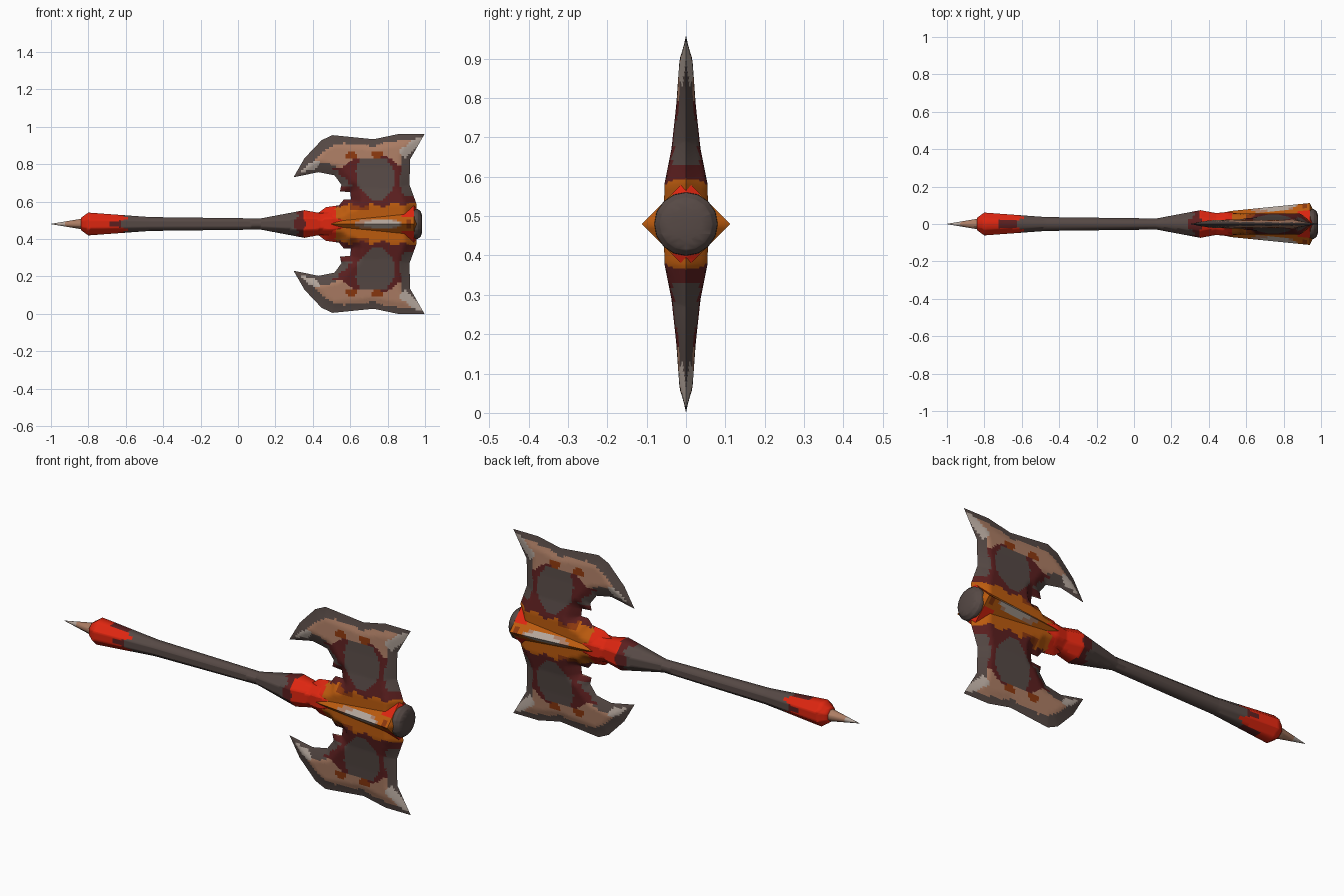
import bpy, bmesh, math
from mathutils import Vector
from mathutils.geometry import intersect_point_line

if "Cube" in bpy.data.objects:
    bpy.data.objects.remove(bpy.data.objects["Cube"])

MID = 0.48     # height of the haft axis
STEP = 0.0125  # size of the paint cells

# Colours
PALETTE = {
    "dark_iron": (86, 73, 69), "red": (222, 38, 16), "maroon": (92, 31, 31),
    "orange": (188, 91, 14), "tan": (172, 125, 100),
    "pale_grey": (180, 166, 156), "rust": (140, 56, 14),
}
NAMES = list(PALETTE)


def linear(byte):
    c = byte / 255
    return c / 12.92 if c < 0.04 else ((c + 0.055) / 1.055) ** 2.4


MATS = []
for name, rgb in PALETTE.items():
    mat = bpy.data.materials.new(name)
    mat.use_nodes = True
    colour = [linear(b) for b in rgb] + [1]
    mat.diffuse_color = colour
    shader = mat.node_tree.nodes["Principled BSDF"]
    shader.inputs["Base Color"].default_value = colour
    shader.inputs["Roughness"].default_value = 0.8
    MATS.append(mat)


def slice_mesh(bm, axis):
    """Cut the mesh into even bands along one axis."""
    values = [v.co[axis] for v in bm.verts]
    normal = Vector((0, 0, 0))
    normal[axis] = 1
    for i in range(math.ceil(min(values) / STEP), math.floor(max(values) / STEP) + 1):
        bmesh.ops.bisect_plane(bm, geom=bm.verts[:] + bm.edges[:] + bm.faces[:],
                               plane_co=normal * i * STEP, plane_no=normal, dist=1e-5)


def paint(bm, rule):
    for f in bm.faces:
        f.material_index = NAMES.index(rule(f.calc_center_median()))


def finish(bm, name):
    bmesh.ops.recalc_face_normals(bm, faces=bm.faces)
    mesh = bpy.data.meshes.new(name)
    bm.to_mesh(mesh)
    bm.free()
    obj = bpy.data.objects.new(name, mesh)
    bpy.context.collection.objects.link(obj)
    for mat in MATS:
        mesh.materials.append(mat)
    obj.location.z = MID
    bpy.ops.object.select_all(action='DESELECT')
    obj.select_set(True)
    bpy.context.view_layer.objects.active = obj
    bpy.ops.object.shade_smooth_by_angle(angle=math.radians(50))


def loft(name, sections, sides, rule, turn=0.0):
    """Skin rings of (x, radius) along the x axis."""
    bm = bmesh.new()
    rings = []
    for x, r in sections:
        angles = [turn + math.tau * k / sides for k in range(sides)]
        rings.append([bm.verts.new((x, r * math.cos(a), r * math.sin(a))) for a in angles])
    for a, b in zip(rings, rings[1:]):
        for k in range(sides):
            n = (k + 1) % sides
            bm.faces.new((a[k], a[n], b[n], b[k]))
    bm.faces.new(rings[0])
    bm.faces.new(rings[-1])
    slice_mesh(bm, 0)
    slice_mesh(bm, 2)
    paint(bm, rule)
    finish(bm, name)


def inside(p, poly):
    hit = False
    for (x1, z1), (x2, z2) in zip(poly, poly[1:] + poly[:1]):
        if (z1 > p.z) != (z2 > p.z) and p.x < (x2 - x1) * (p.z - z1) / (z2 - z1) + x1:
            hit = not hit
    return hit


def oval(p, x, z, rx, rz):
    return ((p.x - x) / rx) ** 2 + ((p.z - z) / rz) ** 2 < 1


# Haft with flared pommel and collar
def haft_rule(p):
    diagonal = 2 * abs(p.y * p.z) / max(p.y ** 2 + p.z ** 2, 1e-6)
    if p.x < -0.84:
        return "pale_grey" if p.x < -0.93 else "tan"
    if p.x < -0.72 + 0.13 * diagonal:
        return "red"
    if p.x < -0.62:
        return "maroon"
    if p.x < 0.29 + 0.03 * diagonal:
        return "dark_iron"
    return "maroon" if p.x < 0.365 - 0.02 * diagonal else "red"


loft("haft", [(-1, 0.001), (-0.84, 0.03), (-0.835, 0.04), (-0.8, 0.066), (-0.47, 0.04),
              (0.12, 0.032), (0.355, 0.08), (0.44, 0.063), (0.5, 0.07), (0.56, 0.06)],
     8, haft_rule, math.pi / 8)


# Diamond shaped socket that holds both blades
def socket_rule(p):
    z = abs(p.z)
    if p.x < 0.45 or (p.x < 0.52 and z > 0.035) or (0.88 < p.x < 0.94 and z > 0.04):
        return "red"
    if p.x > 0.94 and z > 0.08:
        return "red"
    if oval(p, 0.77, 0, 0.095, 0.024):
        return "pale_grey"
    if oval(p, 0.75, 0, 0.13, 0.03):
        return "tan"
    if 0.034 < z < 0.05 and 0.6 < p.x < 0.74 or oval(p, 0.91, 0, 0.015, 0.025):
        return "rust"
    return "orange"


loft("socket", [(0.43, 0.05), (0.52, 0.07), (0.94, 0.112), (0.955, 0.08)], 4, socket_rule)

# Domed end cap
loft("end_cap", [(0.92, 0.07), (0.945, 0.081), (0.962, 0.08),
                 (0.978, 0.066), (0.985, 0.04)], 16, lambda p: "dark_iron")

# Double blade: one quarter is shaped and painted, then mirrored
OUTLINE = [(0.43, 0), (0.43, 0.06), (0.47, 0.09), (0.54, 0.1), (0.565, 0.13),
           (0.605, 0.13), (0.6, 0.17), (0.545, 0.175), (0.553, 0.21), (0.516, 0.26),
           (0.43, 0.277), (0.297, 0.25), (0.356, 0.352), (0.447, 0.448),
           (0.505, 0.475), (0.725, 0.453), (0.853, 0.48), (0.997, 0.48),
           (0.92, 0.346), (0.917, 0.21), (0.955, 0.105), (0.945, 0)]
CENTRE = [(0.66, 0.355), (0.79, 0.35), (0.84, 0.28), (0.83, 0.19), (0.78, 0.13),
          (0.71, 0.13), (0.64, 0.2), (0.63, 0.29)]
TAN_BAND = [(0.3, 0.25), (0.45, 0.3), (0.55, 0.3), (0.62, 0.35), (0.8, 0.36),
            (0.86, 0.31), (0.91, 0.34), (1, 0.48), (0.85, 0.48), (0.5, 0.48)]
TIP_GLINT = [(0.86, 0.39), (0.89, 0.35), (0.94, 0.4), (0.99, 0.455), (0.97, 0.465),
             (0.92, 0.44)]
HOOK_GLINT = [(0.335, 0.275), (0.42, 0.295), (0.44, 0.335), (0.39, 0.33)]
THICK = [(0, 0.056), (0.1, 0.055), (0.19, 0.037), (0.3, 0.025), (0.41, 0.017), (0.49, 0.01)]


def rim_distance(p):
    best = 1
    for a, b in zip(OUTLINE, OUTLINE[1:]):
        a, b, q = Vector((*a, 0)), Vector((*b, 0)), Vector((p.x, p.z, 0))
        t = min(max(intersect_point_line(q, a, b)[1], 0), 1)
        best = min(best, (q - a.lerp(b, t)).length)
    return best


def thickness(z):
    for (z1, t1), (z2, t2) in zip(THICK, THICK[1:]):
        if z <= z2:
            return t1 + (t2 - t1) * (z - z1) / (z2 - z1)
    return THICK[-1][1]


def rim_width(p):
    if p.x > 0.84 and p.z < 0.4:
        return 0.052
    if p.x < 0.56:
        return 0.03 if p.z < 0.3 else 0.05
    return 0.034


def blade_rule(p):
    wave = 0.008 * math.sin(p.x * 55)
    if p.z < 0.1 + wave:
        if p.x < 0.52 or (p.x > 0.925 and p.z < 0.09):
            return "red"
        return "rust" if 0.6 < p.x < 0.7 and p.z > 0.075 else "orange"
    if p.x > 0.84 and p.z < 0.11 + wave:
        return "orange"
    if inside(p, TIP_GLINT) or inside(p, HOOK_GLINT):
        return "pale_grey"
    if oval(p, 0.575, 0.155, 0.03, 0.025):
        return "tan"
    if oval(p, 0.605, 0.365, 0.035, 0.018) or oval(p, 0.745, 0.37, 0.035, 0.018):
        return "rust"
    if inside(p, CENTRE):
        return "dark_iron"
    # dark cutting edge, except near the root
    root = 0.15 if p.x > 0.8 else 0.2
    if p.z > root and rim_distance(p) < rim_width(p) + wave / 2:
        return "dark_iron"
    if inside(p, TAN_BAND):
        return "tan"
    return "maroon"


bm = bmesh.new()
sheet = bm.faces.new([bm.verts.new((x, 0, z)) for x, z in OUTLINE])
sheet.normal_update()
bmesh.ops.triangulate(bm, faces=[sheet])
slice_mesh(bm, 0)
slice_mesh(bm, 2)
paint(bm, blade_rule)
for v in bm.verts:
    v.co.y = -thickness(v.co.z) * min(1, rim_distance(v.co) / 0.06)
for axis in "YZ":
    bmesh.ops.mirror(bm, geom=bm.verts[:] + bm.edges[:] + bm.faces[:],
                     axis=axis, merge_dist=1e-5)
finish(bm, "double_blade")
